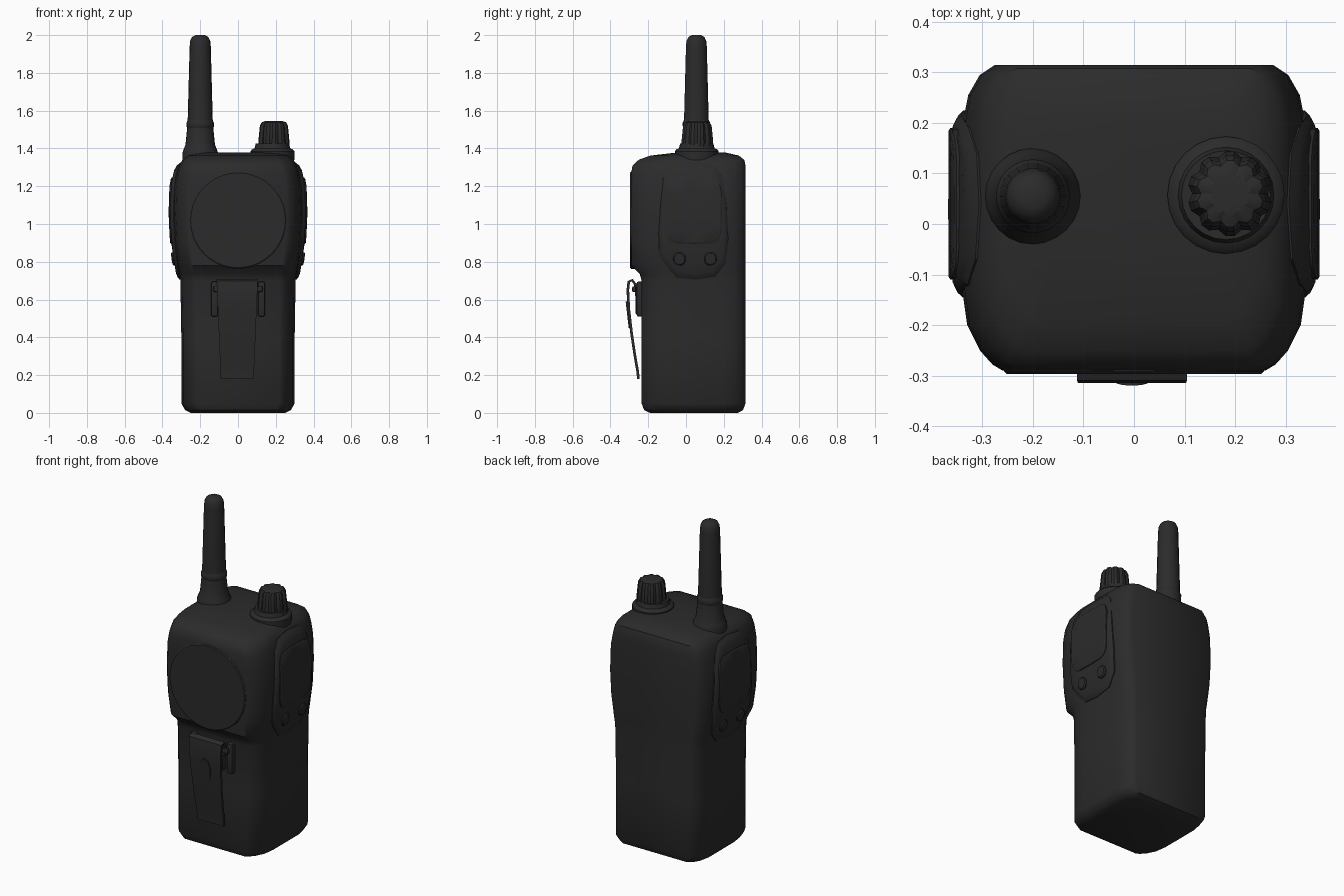
import bpy, bmesh, math

if "Cube" in bpy.data.objects:
    bpy.data.objects.remove(bpy.data.objects["Cube"])

mat = bpy.data.materials.new("charcoal black plastic")
mat.diffuse_color = (0.024, 0.024, 0.024, 1)
mat.use_nodes = True
mat.node_tree.nodes["Principled BSDF"].inputs["Base Color"].default_value = mat.diffuse_color


def finish(name, bm, angle=35):
    bmesh.ops.remove_doubles(bm, verts=bm.verts, dist=1e-5)
    bmesh.ops.recalc_face_normals(bm, faces=bm.faces)
    me = bpy.data.meshes.new(name)
    bm.to_mesh(me)
    bm.free()
    ob = bpy.data.objects.new(name, me)
    bpy.context.collection.objects.link(ob)
    me.materials.append(mat)
    bpy.ops.object.select_all(action='DESELECT')
    ob.select_set(True)
    bpy.context.view_layer.objects.active = ob
    bpy.ops.object.shade_smooth_by_angle(angle=math.radians(angle))
    return ob


def loft(name, rings, angle=35):
    """Skin a list of equal-length point rings and cap both ends."""
    bm = bmesh.new()
    rows = [[bm.verts.new(p) for p in r] for r in rings]
    n = len(rows[0])
    for a, b in zip(rows, rows[1:]):
        for i in range(n):
            bm.faces.new((a[i], a[(i + 1) % n], b[(i + 1) % n], b[i]))
    bm.faces.new(rows[0])
    bm.faces.new(rows[-1])
    return finish(name, bm, angle)


def lathe(name, cx, cy, profile, n=24, flute=0.0, angle=35):
    """Turn (radius, z) pairs; flute cuts in every third column."""
    rings = []
    for r, z in profile:
        ring = []
        for i in range(n):
            t = 2 * math.pi * i / n
            k = r - (flute if i % 3 == 0 else 0)
            ring.append((cx + k * math.cos(t), cy + k * math.sin(t), z))
        rings.append(ring)
    return loft(name, rings, angle)


# Body: height, half width, front y, back y
BODY = [(0, .25, -.19, .275), (.015, .28, -.222, .302), (.05, .30, -.235, .315),
        (.40, .30, -.235, .315), (.70, .305, -.235, .315), (.735, .308, -.245, .315),
        (.78, .315, -.288, .315), (.90, .332, -.29, .315), (1.05, .34, -.29, .315),
        (1.20, .335, -.29, .315), (1.27, .322, -.29, .315), (1.31, .31, -.283, .315),
        (1.34, .295, -.25, .308), (1.362, .265, -.19, .28), (1.378, .21, -.06, .22)]


def section(z, w, f, b):
    half = [(w - .065, b), (w - .035, b - .02), (w - .012, b - .06), (w, b - .12),
            (w, f + .16), (w - .01, f + .09), (w - .035, f + .04), (w - .06, f + .012),
            (w - .08, f)]
    if z > 1.37:
        # small crown ring stays inside its own depth
        d, m = (b - f) / 2, (b + f) / 2
        half = [(w * math.sin(a) ** .5, m + d * math.cos(a))
                for a in [math.radians(20 + 17.5 * i) for i in range(9)]]
    return [(x, y, z) for x, y in half] + [(-x, y, z) for x, y in reversed(half)]


loft("body", [section(*r) for r in BODY])


def half_width(z):
    for a, b in zip(BODY, BODY[1:]):
        if a[0] <= z <= b[0]:
            return a[1] + (b[1] - a[1]) * (z - a[0]) / (b[0] - a[0])
    return BODY[-1][1]


def ellipse(cy, cz, ry, rz, power=1.0, n=24):
    def s(v):
        return math.copysign(abs(v) ** power, v)
    return [(cy + ry * s(math.cos(2 * math.pi * i / n)),
             cz + rz * s(math.sin(2 * math.pi * i / n))) for i in range(n)]


def side_pad(name, outline, steps, side):
    """Domed pad that follows the curve of the body side."""
    cy = sum(p[0] for p in outline) / len(outline)
    cz = sum(p[1] for p in outline) / len(outline)
    rings = []
    for k, off in steps:
        pts = [(cy + (y - cy) * k, cz + (z - cz) * k) for y, z in outline]
        rings.append([(side * (half_width(z) + off), y, z) for y, z in pts])
    loft(name, rings, 30)


panel = [(-.07, 1.31), (.04, 1.325), (.14, 1.315), (.19, 1.26), (.215, 1.1), (.225, .92),
         (.21, .79), (.155, .72), (.05, .705), (-.05, .715), (-.09, .76), (-.14, .83),
         (-.145, .95), (-.135, 1.10), (-.12, 1.25)]
for side, label in ((1, "right"), (-1, "left")):
    side_pad(label + "_side_panel", panel,
             [(1, -.03), (1, .004), (.95, .014), (.88, .02), (.6, .021), (.3, .021), (.05, .021)], side)
    side_pad(label + "_grip_inset", ellipse(.04, 1.07, .15, .175, .4),
             [(1, 0), (1, .024), (.96, .028), (.6, .028), (.05, .028)], side)
    for i, y in enumerate((-.035, .13)):
        side_pad(f"{label}_side_button_{i + 1}", ellipse(y, .815, .034, .036, .85, 16),
                 [(1, 0), (.97, .025), (.8, .031), (.1, .032)], side)

# Round speaker cover
def front_ring(r, y):
    return [(r * math.cos(2 * math.pi * i / 40), y, 1.02 + r * math.sin(2 * math.pi * i / 40))
            for i in range(40)]


loft("speaker_cover", [front_ring(.257, -.27), front_ring(.257, -.292),
                       front_ring(.251, -.297), front_ring(.02, -.297)], 30)

# Antenna
lathe("antenna_base", -.2, .055,
      [(.095, 1.34), (.095, 1.375), (.088, 1.395), (.078, 1.42), (.070, 1.50), (.068, 1.515)])
lathe("antenna_ring", -.2, .055,
      [(.064, 1.50), (.072, 1.515), (.073, 1.535), (.066, 1.55)])
lathe("antenna_mast", -.2, .055,
      [(.067, 1.53), (.065, 1.60), (.056, 1.94), (.053, 1.97), (.043, 1.99), (.025, 2.0)], 18)

# Control knob
lathe("knob_collar", .182, .057,
      [(.116, 1.34), (.116, 1.385), (.108, 1.395), (.095, 1.40), (.088, 1.425)])
lathe("knob", .19, .06,
      [(.083, 1.40), (.084, 1.44), (.076, 1.52), (.066, 1.538), (.045, 1.546)], 30, .009, 25)

# Belt clip: a strap of constant thickness bent along a side profile
PATH = [(-.262, .62), (-.268, .68), (-.285, .703), (-.303, .695), (-.308, .65),
        (-.303, .55), (-.288, .42), (-.270, .30), (-.256, .22), (-.252, .18)]
rings = []
for i, (y, z) in enumerate(PATH):
    a, b = PATH[max(i - 1, 0)], PATH[min(i + 1, len(PATH) - 1)]
    dy, dz = b[0] - a[0], b[1] - a[1]
    n = math.hypot(dy, dz)
    oy, oz = dz / n * .007, -dy / n * .007
    w = .087 + .022 * max(0, (z - .18) / .52)
    rings.append([(-w - .004, y - oy, z - oz), (w - .004, y - oy, z - oz),
                  (w - .004, y + oy, z + oz), (-w - .004, y + oy, z + oz)])
loft("belt_clip", rings)


def box(name, x0, x1, y0, y1, z0, z1, bevel=.01):
    bm = bmesh.new()
    bmesh.ops.create_cube(bm, size=1)
    for v in bm.verts:
        v.co = ((x0 + x1) / 2 + v.co.x * (x1 - x0), (y0 + y1) / 2 + v.co.y * (y1 - y0),
                (z0 + z1) / 2 + v.co.z * (z1 - z0))
    bmesh.ops.bevel(bm, geom=bm.edges[:], offset=bevel, segments=2, affect='EDGES', profile=.5)
    finish(name, bm)


# Clip mount, hinge lugs and thumb dimple
box("clip_mount", -.09, .085, -.268, -.22, .52, .68)
for s in (-1, 1):
    xs = sorted((s * .105, s * .143))
    box(("left" if s < 0 else "right") + "_hinge_lug", *xs, -.262, -.22, .51, .695)
box("hinge_pin", -.13, .13, -.285, -.265, .64, .67, .006)
dimple = ellipse(-.004, .52, .035, .07, 1, 20)
loft("clip_thumb_mark", [[(x, -.308 + (.55 - z) * .115 + d, z) for x, z in dimple]
                         for d in (.008, -.007)])
